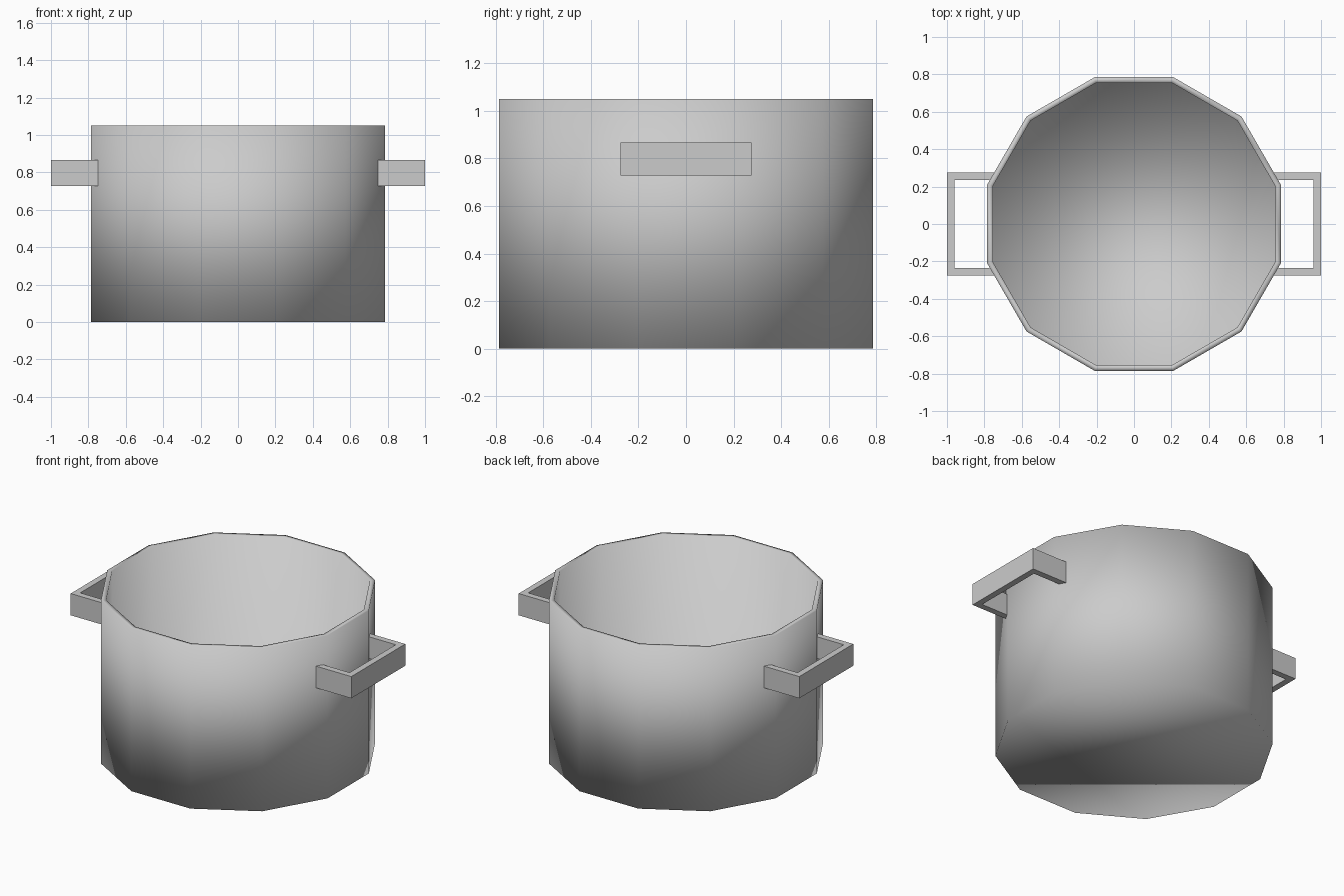
import bpy, bmesh, math

if "Cube" in bpy.data.objects:
    bpy.data.objects.remove(bpy.data.objects["Cube"])

grey = bpy.data.materials.new("light grey metal")
grey.diffuse_color = (0.6, 0.6, 0.6, 1)
grey.use_nodes = True
grey.node_tree.nodes["Principled BSDF"].inputs["Base Color"].default_value = grey.diffuse_color

SIDES = 12
HEIGHT = 1.05
WALL = 0.03


def finish(bm, name, smooth):
    bmesh.ops.recalc_face_normals(bm, faces=bm.faces)
    mesh = bpy.data.meshes.new(name)
    bm.to_mesh(mesh)
    bm.free()
    mesh.materials.append(grey)
    for p in mesh.polygons:
        p.use_smooth = smooth
    obj = bpy.data.objects.new(name, mesh)
    bpy.context.collection.objects.link(obj)
    return obj


def ring(bm, apothem, z):
    r = apothem / math.cos(math.pi / SIDES)
    angles = [(i + 0.5) * 2 * math.pi / SIDES for i in range(SIDES)]
    return [bm.verts.new((r * math.cos(a), r * math.sin(a), z)) for a in angles]


# pot body: hollow twelve-sided shell, smooth shaded all over
bm = bmesh.new()
rings = [ring(bm, 0.785, 0), ring(bm, 0.785, HEIGHT),
         ring(bm, 0.785 - WALL, HEIGHT), ring(bm, 0.785 - WALL, WALL)]
for a, b in zip(rings, rings[1:]):
    for i in range(SIDES):
        j = (i + 1) % SIDES
        bm.faces.new((a[i], a[j], b[j], b[i]))
bm.faces.new(rings[0][::-1])
bm.faces.new(rings[3])
finish(bm, "pot_body", True)

# handles: flat-faced U brackets, ends just inside the wall
for name, s in (("right_handle", 1), ("left_handle", -1)):
    outline = [(0.745, -0.275), (1, -0.275), (1, 0.275), (0.745, 0.275),
               (0.765, 0.235), (0.96, 0.235), (0.96, -0.235), (0.765, -0.235)]
    bm = bmesh.new()
    low = [bm.verts.new((s * x, y, 0.727)) for x, y in outline]
    high = [bm.verts.new((s * x, y, 0.867)) for x, y in outline]
    for i in range(8):
        j = (i + 1) % 8
        bm.faces.new((low[i], low[j], high[j], high[i]))
    for level in (low, high):
        for a, b, c, d in ((0, 1, 6, 7), (1, 2, 5, 6), (2, 3, 4, 5)):
            bm.faces.new((level[a], level[b], level[c], level[d]))
    finish(bm, name, False)
